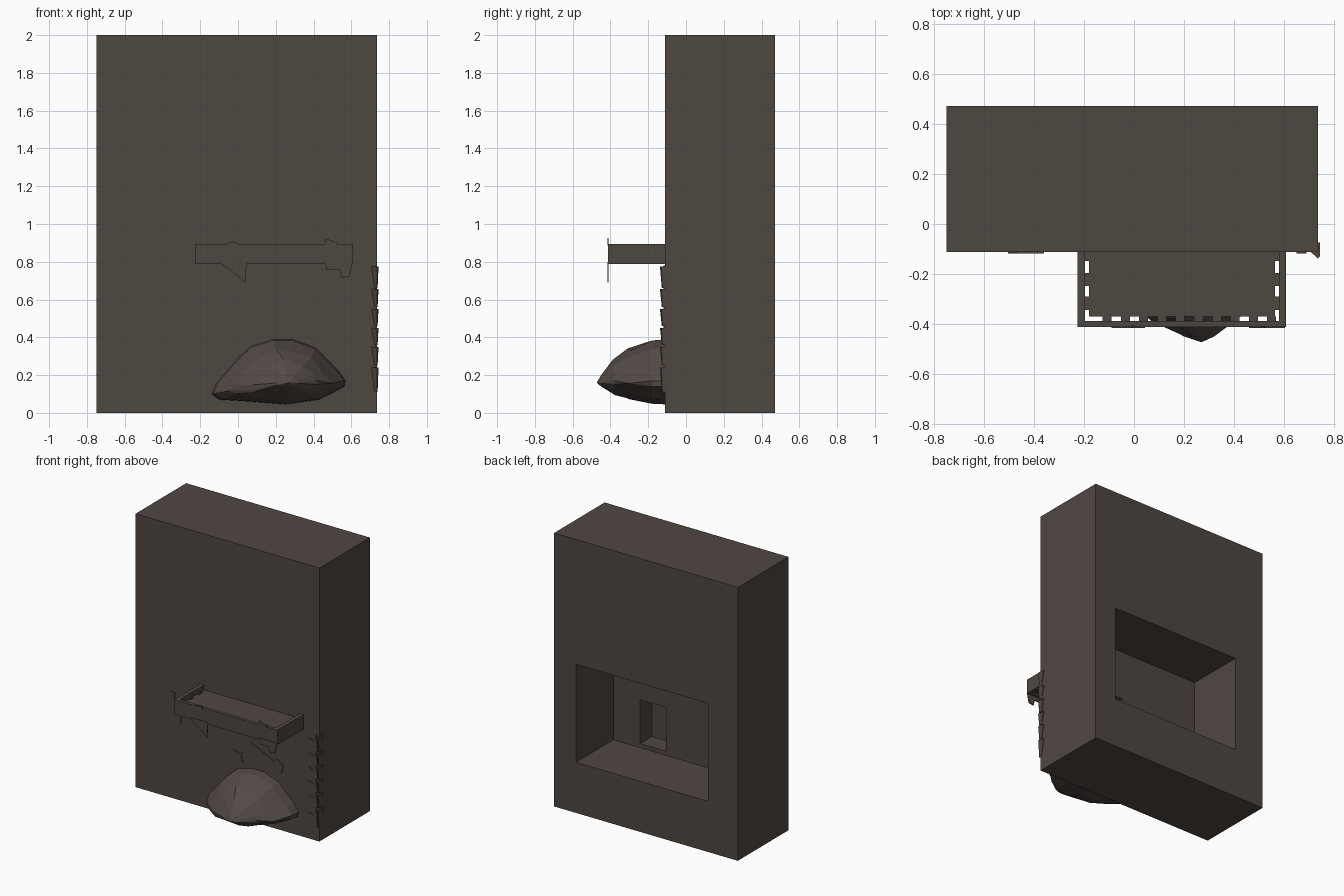
import bpy, bmesh, random
from mathutils import Vector

if "Cube" in bpy.data.objects:
    bpy.data.objects.remove(bpy.data.objects["Cube"])

random.seed(4)


def material(name, rgb):
    m = bpy.data.materials.new(name)
    m.diffuse_color = (*rgb, 1)
    m.use_nodes = True
    m.node_tree.nodes["Principled BSDF"].inputs["Base Color"].default_value = m.diffuse_color
    return m


STONE = material("dark_stone", (0.078, 0.063, 0.053))
ROCK = material("warm_rock", (0.086, 0.068, 0.060))


def finish(name, bm, mat):
    bmesh.ops.recalc_face_normals(bm, faces=bm.faces)
    me = bpy.data.meshes.new(name)
    bm.to_mesh(me)
    bm.free()
    me.materials.append(mat)
    ob = bpy.data.objects.new(name, me)
    bpy.context.collection.objects.link(ob)
    return ob


def add_box(bm, x, y, z):
    vs = bmesh.ops.create_cube(bm, size=1)["verts"]
    for v in vs:
        v.co = Vector([(r[0] + r[1]) / 2 + c * (r[1] - r[0]) for r, c in zip((x, y, z), v.co)])


def add_prism(bm, near, far):
    # Solid between two matching outlines
    a = [bm.verts.new(p) for p in near]
    b = [bm.verts.new(p) for p in far]
    n = len(a)
    bm.faces.new(a)
    bm.faces.new(b[::-1])
    for i in range(n):
        j = (i + 1) % n
        bm.faces.new((a[j], a[i], b[i], b[j]))


def plates(name, outlines, y, thick=0.006):
    bm = bmesh.new()
    for pts in outlines:
        add_prism(bm, [(x, y - thick, z) for x, z in pts], [(x, y + 0.003, z) for x, z in pts])
    return finish(name, bm, STONE)


# Wall slab, with a deep recess and a small niche cut from the back
bm = bmesh.new()
add_box(bm, (-0.75, 0.737), (-0.112, 0.472), (0, 2))
wall = finish("wall_slab", bm, STONE)
for x, y, z in (((-0.507, 0.56), (0.04, 0.6), (0.37, 1.087)),
                ((0.133, 0.343), (-0.096, 0.3), (0.40, 0.72))):
    bm = bmesh.new()
    add_box(bm, x, y, z)
    cutter = finish("recess_cutter", bm, STONE)
    cutter.hide_render = True
    mod = wall.modifiers.new("recess", "BOOLEAN")
    mod.operation, mod.solver, mod.object = "DIFFERENCE", "EXACT", cutter
    bpy.context.view_layer.objects.active = wall
    bpy.ops.object.modifier_apply(modifier=mod.name)
    bpy.data.objects.remove(cutter)

# Tray rim: three thin upright walls
bm = bmesh.new()
zr = (0.787, 0.895)
add_box(bm, (-0.227, -0.197), (-0.412, -0.11), zr)
add_box(bm, (0.58, 0.608), (-0.412, -0.11), zr)
add_box(bm, (-0.197, 0.58), (-0.412, -0.388), zr)
finish("tray_rim", bm, STONE)

# Tray floor, joined to the rim by tabs so that slots stay open between them
bm = bmesh.new()
zf = (0.80, 0.86)
add_box(bm, (-0.181, 0.565), (-0.37, -0.11), zf)
for k in range(10):
    x = -0.126 + 0.0732 * k
    add_box(bm, (x, x + 0.036), (-0.388, -0.37), zf)
for y in ((-0.148, -0.11), (-0.248, -0.196), (-0.344, -0.29)):
    add_box(bm, (-0.197, -0.181), y, zf)
    add_box(bm, (0.565, 0.58), y, zf)
finish("tray_floor", bm, STONE)

# Ragged flakes on the wall face
plates("wall_flakes", [
    [(-.47, .78), (-.43, .78), (-.43, .735), (-.36, .735), (-.385, .56), (-.41, .595), (-.505, .655)],
    [(.08, .60), (.095, .63), (.17, .65), (.18, .685), (.215, .672), (.29, .665), (.345, .685),
     (.345, .655), (.315, .635), (.30, .585), (.17, .605)],
    [(.16, .56), (.18, .58), (.38, .49), (.39, .515), (.445, .48), (.435, .42), (.41, .42),
     (.395, .45), (.31, .475)],
    [(.04, .49), (.09, .475), (.125, .49), (.105, .455), (.12, .415), (.06, .425)],
], -0.112)

# Ragged flakes on the front of the tray, hanging past its edges
plates("tray_flakes", [
    [(-.09, .80), (-.09, .79), (-.04, .755), (.04, .69), (.045, .80)],
    [(-.055, .885), (-.055, .897), (-.04, .905), (-.01, .905), (0, .897), (0, .885)],
    [(.46, .885), (.46, .925), (.52, .905), (.525, .885)],
    [(.46, .80), (.47, .757), (.54, .757), (.55, .715), (.59, .722), (.605, .80)],
], -0.412, 0.004)

# Broken shards wrapping the right front corner
bm = bmesh.new()
for z0, z1 in ((.66, .775), (.56, .655), (.46, .55), (.36, .45), (.25, .35), (.11, .24)):
    m = (z0 + z1) / 2
    wrap = [(.705, -.110), (.736, -.138), (.744, -.13), (.744, -.075), (.73, -.075)]
    tip = [(.72, -.110), (.735, -.128), (.739, -.125), (.739, -.1), (.73, -.1)]
    add_prism(bm, [(x, y, z1) for x, y in wrap], [(x, y, z0) for x, y in tip])
    spike = [(.65, m + .022), (.69, m + .008), (.655, m - .01)]
    add_prism(bm, [(x, -.118, z) for x, z in spike], [(x, -.110, z) for x, z in spike])
finish("corner_shards", bm, STONE)

# Boulder: front outline shrunk ring by ring towards a blunt tip
outline = [(-.14, .10), (-.12, .15), (0, .29), (.07, .355), (.19, .39), (.29, .39), (.41, .345),
           (.53, .225), (.57, .17), (.565, .14), (.43, .07), (.25, .045), (.06, .06), (-.10, .07)]
cx, cz = 0.27, 0.16
bm = bmesh.new()
rings = []
for y, s in ((-.105, 1), (-.18, .97), (-.30, .76), (-.385, .49), (-.45, .17)):
    j = 0.012 if -.4 < y < -.2 else 0
    rings.append([bm.verts.new((cx + (x - cx) * s + random.uniform(-j, j),
                                y + random.uniform(-j, j),
                                cz + (z - cz) * s + random.uniform(-j, j))) for x, z in outline])
n = len(outline)
for a, b in zip(rings, rings[1:]):
    for i in range(n):
        k = (i + 1) % n
        bm.faces.new((a[i], a[k], b[k], b[i]))
bm.faces.new(rings[0][::-1])
tip = bm.verts.new((cx, -.473, cz))
for i in range(n):
    bm.faces.new((rings[-1][i], rings[-1][(i + 1) % n], tip))
finish("boulder", bm, ROCK)
